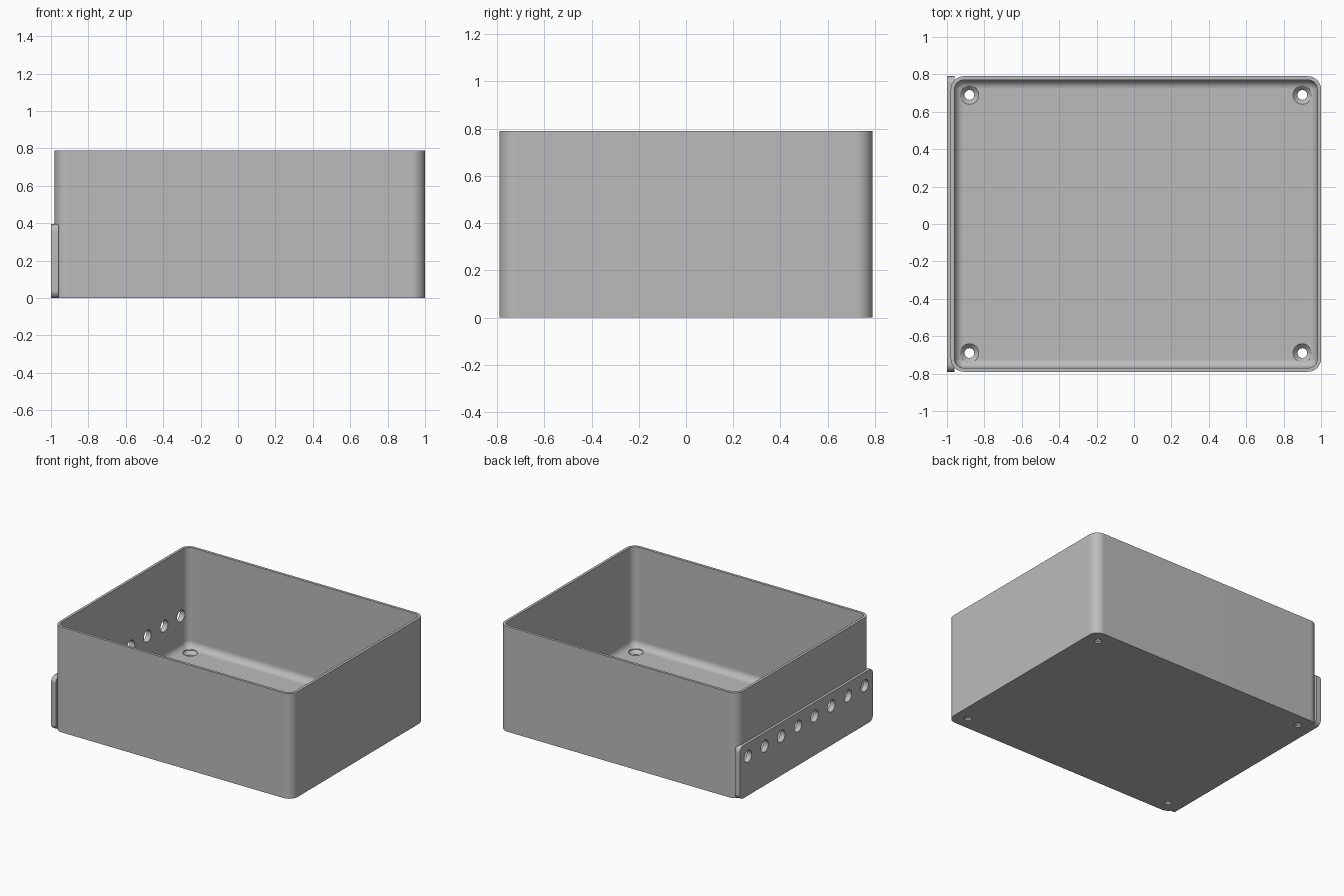
import bpy
import bmesh
from math import cos, sin, pi
from mathutils import Vector

cube = bpy.data.objects.get("Cube")
if cube:
    bpy.data.objects.remove(cube, do_unlink=True)

grey = bpy.data.materials.new("plain_grey")
grey.use_nodes = True
colour = (0.5, 0.5, 0.5, 1)
grey.diffuse_color = colour
grey.node_tree.nodes["Principled BSDF"].inputs["Base Color"].default_value = colour

WIDTH, DEPTH, HEIGHT = 1.98, 1.58, 0.79
CENTRE_X = 0.01
WALL, FLOOR, CORNER, FILLET = 0.02, 0.04, 0.07, 0.05


def rounded_rect(centre, size, radius, level, steps=8):
    """Counter-clockwise ring of a rectangle with round corners."""
    points = []
    for k, (sx, sy) in enumerate([(1, 1), (-1, 1), (-1, -1), (1, -1)]):
        cx = centre[0] + sx * (size[0] / 2 - radius)
        cy = centre[1] + sy * (size[1] / 2 - radius)
        for i in range(steps + 1):
            a = (k + i / steps) * pi / 2
            points.append(Vector((cx + radius * cos(a), cy + radius * sin(a), level)))
    return points


def circle(centre, radius, level, steps=32):
    return [Vector((centre[0] + radius * cos(2 * pi * i / steps),
                    centre[1] + radius * sin(2 * pi * i / steps), level))
            for i in range(steps)]


def loft(bm, rings, sideways=False):
    """Skin a stack of rings and cap both ends; sideways stacks along x."""
    loops = [[bm.verts.new(p.zxy if sideways else p) for p in ring] for ring in rings]
    for low, high in zip(loops, loops[1:]):
        for i in range(len(low)):
            j = (i + 1) % len(low)
            bm.faces.new((low[i], low[j], high[j], high[i]))
    bm.faces.new(loops[0][::-1])
    bm.faces.new(loops[-1])


def make_object(name, bm):
    bmesh.ops.recalc_face_normals(bm, faces=bm.faces[:])
    mesh = bpy.data.meshes.new(name)
    bm.to_mesh(mesh)
    bm.free()
    mesh.materials.append(grey)
    obj = bpy.data.objects.new(name, mesh)
    bpy.context.collection.objects.link(obj)
    return obj


# Open box: outer wall, rim, inner wall and a filleted floor
def box_ring(inset, level):
    return rounded_rect((CENTRE_X, 0), (WIDTH - 2 * inset, DEPTH - 2 * inset),
                        CORNER - inset, level)


rings = [box_ring(0, 0), box_ring(0, HEIGHT), box_ring(WALL, HEIGHT)]
for i in range(9):
    a = i / 8 * pi / 2
    rings.append(box_ring(WALL + (FILLET - 0.002) * (1 - cos(a)),
                          FLOOR + FILLET * (1 - sin(a))))
bm = bmesh.new()
loft(bm, rings)
box = make_object("open_box", bm)

# Mounting rail along the side wall
bm = bmesh.new()
loft(bm, [rounded_rect((0, 0.2), (DEPTH, 0.395), 0.04, x) for x in (-1, -0.961)], True)
rail = make_object("mounting_rail", bm)
rail.location.z = -0.0025

# Cutter: countersunk floor holes and the row of side holes
bm = bmesh.new()
for sx in (-1, 1):
    for sy in (-1, 1):
        c = (CENTRE_X + sx * 0.89, sy * 0.69)
        loft(bm, [circle(c, 0.026, -0.05), circle(c, 0.026, 0.012),
                  circle(c, 0.05, FLOOR - 0.003), circle(c, 0.05, FLOOR + 0.02)])
for i in range(8):
    c = ((i - 3.5) * 0.198, 0.295)
    loft(bm, [circle(c, 0.044, -1.05), circle(c, 0.044, -0.9)], True)
cutter = make_object("hole_cutter", bm)
cutter.hide_render = True

# Cut the holes, then smooth the rounded corners
for obj in (box, rail):
    bpy.ops.object.select_all(action="DESELECT")
    obj.select_set(True)
    bpy.context.view_layer.objects.active = obj
    cut = obj.modifiers.new("holes", "BOOLEAN")
    cut.operation = "DIFFERENCE"
    cut.solver = "EXACT"
    cut.object = cutter
    bpy.ops.object.modifier_apply(modifier=cut.name)
    bpy.ops.object.shade_smooth_by_angle(angle=pi / 6)
    weighted = obj.modifiers.new("clean_normals", "WEIGHTED_NORMAL")
    weighted.keep_sharp = True
bpy.data.objects.remove(cutter, do_unlink=True)
